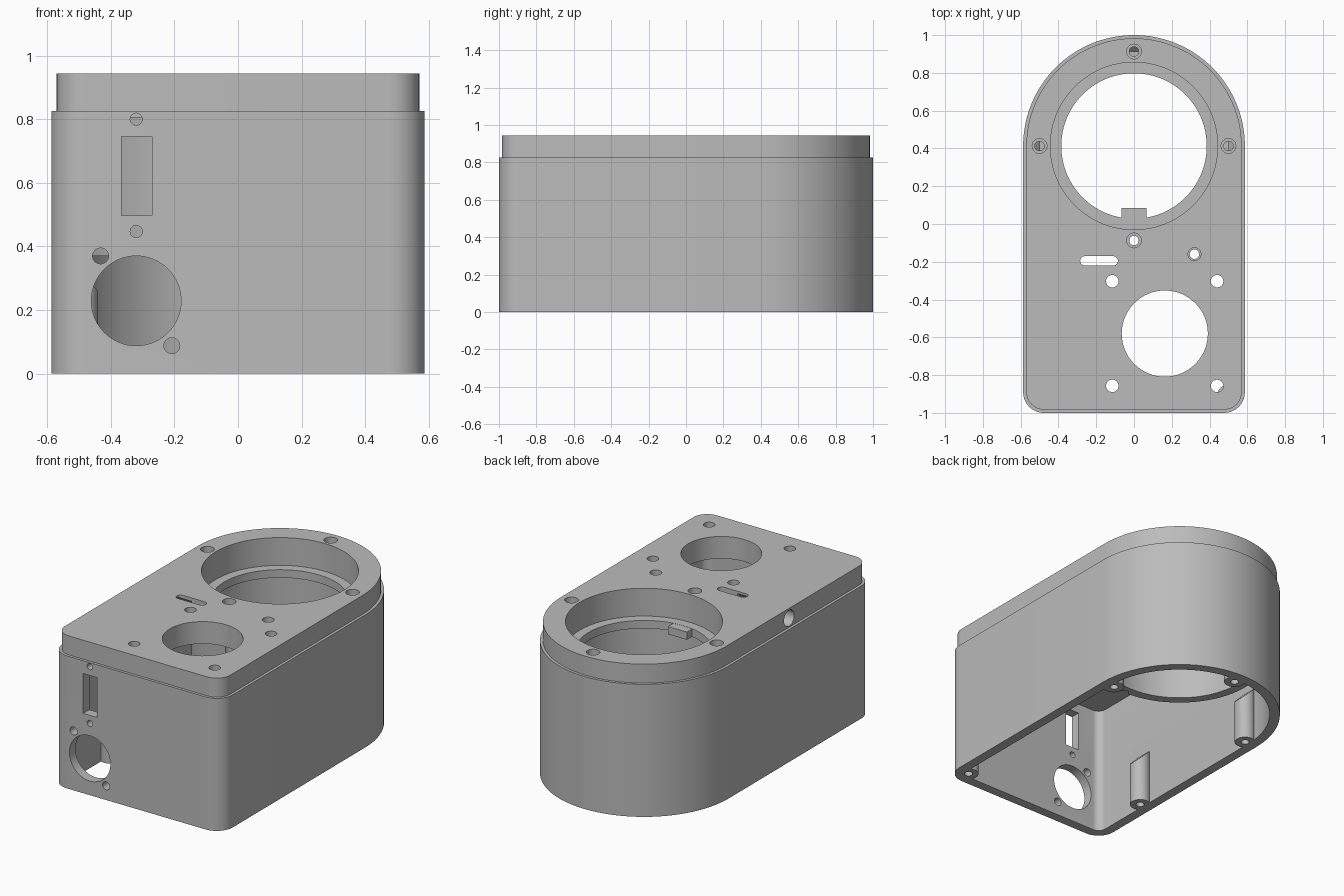
import bpy, bmesh, math
from mathutils import Matrix, Vector

cube = bpy.data.objects.get("Cube")
if cube:
    bpy.data.objects.remove(cube, do_unlink=True)

grey = bpy.data.materials.new("matte grey")
grey.use_nodes = True
grey.diffuse_color = (0.5, 0.5, 0.5, 1)
grey.node_tree.nodes["Principled BSDF"].inputs["Base Color"].default_value = (0.5, 0.5, 0.5, 1)

HALF, BORE_Y, CORNER = 0.587, 0.413, 0.11
TOP, CEILING = 0.943, 0.805
RING_BOTTOM, LEDGE_LOW, LEDGE_HIGH = 0.37, 0.72, 0.77


def prism(name, points, z0, z1):
    """Extrude a closed outline upwards."""
    bm = bmesh.new()
    face = bm.faces.new([bm.verts.new((x, y, z0)) for x, y in points])
    top = bmesh.ops.extrude_face_region(bm, geom=[face])["geom"]
    for v in top:
        if isinstance(v, bmesh.types.BMVert):
            v.co.z = z1
    bmesh.ops.recalc_face_normals(bm, faces=bm.faces)
    mesh = bpy.data.meshes.new(name)
    bm.to_mesh(mesh)
    bm.free()
    mesh.materials.append(grey)
    obj = bpy.data.objects.new(name, mesh)
    bpy.context.collection.objects.link(obj)
    return obj


def arc(cx, cy, r, start, end, steps):
    angles = [math.radians(start + (end - start) * i / steps) for i in range(steps + 1)]
    return [(cx + r * math.cos(a), cy + r * math.sin(a)) for a in angles]


def outline(inset):
    """Round-backed plan shape with two rounded front corners."""
    r = CORNER - inset
    c, front = HALF - CORNER, -1 + CORNER
    return (arc(0, BORE_Y, HALF - inset, 0, 180, 64)
            + arc(-c, front, r, 180, 270, 10) + arc(c, front, r, 270, 360, 10))


def cylinder(name, x, y, r, z0, z1, steps=32):
    return prism(name, arc(x, y, r, 0, 360, steps)[:-1], z0, z1)


def box(name, x0, x1, y0, y1, z0, z1):
    return prism(name, [(x0, y0), (x1, y0), (x1, y1), (x0, y1)], z0, z1)


def combine(target, other, operation):
    mod = target.modifiers.new("part", "BOOLEAN")
    mod.operation, mod.solver, mod.object = operation, "EXACT", other
    with bpy.context.temp_override(object=target, active_object=target):
        bpy.ops.object.modifier_apply(modifier=mod.name)
    bpy.data.objects.remove(other, do_unlink=True)


def add(other):
    combine(housing, other, "UNION")


def cut(other):
    combine(housing, other, "DIFFERENCE")


def front_hole(x, z, r, steps=24):
    """Round hole through the front wall."""
    tool = cylinder("front_hole", 0, 0, r, 0, 0.25, steps)
    tool.data.transform(Matrix.Translation((x, -0.87, z)) @ Matrix.Rotation(math.pi / 2, 4, "X"))
    cut(tool)


# Stepped outer shell, hollow and open underneath
housing = prism("housing", outline(0), 0, 0.825)
add(prism("upper_step", outline(0.017), 0.6, TOP))
cut(prism("cavity", outline(0.06), -0.2, CEILING))

# Collar hanging from the ceiling around the large bore
add(cylinder("collar", 0, BORE_Y, 0.5, RING_BOTTOM, 0.87, 96))

# Screw posts that taper into the walls
posts = [(0.5, BORE_Y), (-0.5, BORE_Y), (0, 0.913), (-0.5, -0.54), (0.5, -0.91)]
for x, y in posts:
    post = cylinder("screw_post", x, y, 0.06, 0, 0.32)
    if y == BORE_Y or x < 0:
        wall = Vector((x, 0)).normalized()
    else:
        wall = Vector((x, y)).normalized()
    for v in post.data.vertices:
        if v.co.z > 0.1:
            v.co.z += (Vector((v.co.x - x, v.co.y - y))).dot(wall)
    # Keep each post inside the outer skin
    combine(post, prism("skin", outline(0.01), -0.1, 0.8), "INTERSECT")
    add(post)

# Large bore with its inner ledge
cut(cylinder("lower_bore", 0, BORE_Y, 0.443, -0.2, LEDGE_LOW, 96))
cut(cylinder("upper_bore", 0, BORE_Y, 0.443, LEDGE_HIGH, 1.2, 96))
cut(cylinder("ledge_bore", 0, BORE_Y, 0.385, 0.6, 0.9, 96))
add(box("locating_key", -0.065, 0.065, 0.0, 0.085, LEDGE_LOW + 0.001, LEDGE_HIGH - 0.001))

# Screw holes under the rim
for x, y in posts:
    cut(cylinder("post_hole", x, y, 0.024, -0.1, 0.2, 24))

# Countersunk screw holes around the bore
for x, y, bottom in [(0.5, BORE_Y, 0.6), (-0.5, BORE_Y, 0.6), (0, 0.913, 0.6), (0, -0.087, 0.3)]:
    cut(cylinder("screw_head", x, y, 0.039, 0.9, 1.2))
    cut(cylinder("screw_hole", x, y, 0.025, bottom, 1.2))

# Round opening on top with four fixing holes and a small peg hole
cut(cylinder("round_opening", 0.163, -0.58, 0.228, 0.6, 1.2, 64))
for x in (-0.115, 0.44):
    for y in (-0.303, -0.857):
        cut(cylinder("fixing_hole", x, y, 0.033, 0.6, 1.2))
cut(cylinder("peg_head", 0.32, -0.16, 0.034, 0.9, 1.2))
cut(cylinder("peg_hole", 0.32, -0.16, 0.025, 0.6, 1.2))

# Cable slot and the side passage leading to it
cut(prism("cable_slot", arc(-0.11, -0.195, 0.025, -90, 90, 10)
          + arc(-0.26, -0.195, 0.025, 90, 270, 10), 0.6, 1.2))
passage = cylinder("side_passage", 0, 0, 0.05, 0, 0.5)
passage.data.transform(Matrix.Translation((-0.7, -0.2, 0.882)) @ Matrix.Rotation(math.pi / 2, 4, "Y"))
cut(passage)

# Front wall: socket, switch window and their screw holes
front_hole(-0.32, 0.229, 0.141, 64)
for x, z, r in [(-0.432, 0.37, 0.025), (-0.208, 0.088, 0.025), (-0.32, 0.8, 0.019), (-0.32, 0.447, 0.019)]:
    front_hole(x, z, r)
cut(box("switch_window", -0.366, -0.27, -1.1, -0.87, 0.497, 0.745))

# Smooth curved walls, crisp edges
bpy.ops.object.select_all(action="DESELECT")
housing.select_set(True)
bpy.context.view_layer.objects.active = housing
bpy.ops.object.shade_smooth_by_angle(angle=math.radians(30))
